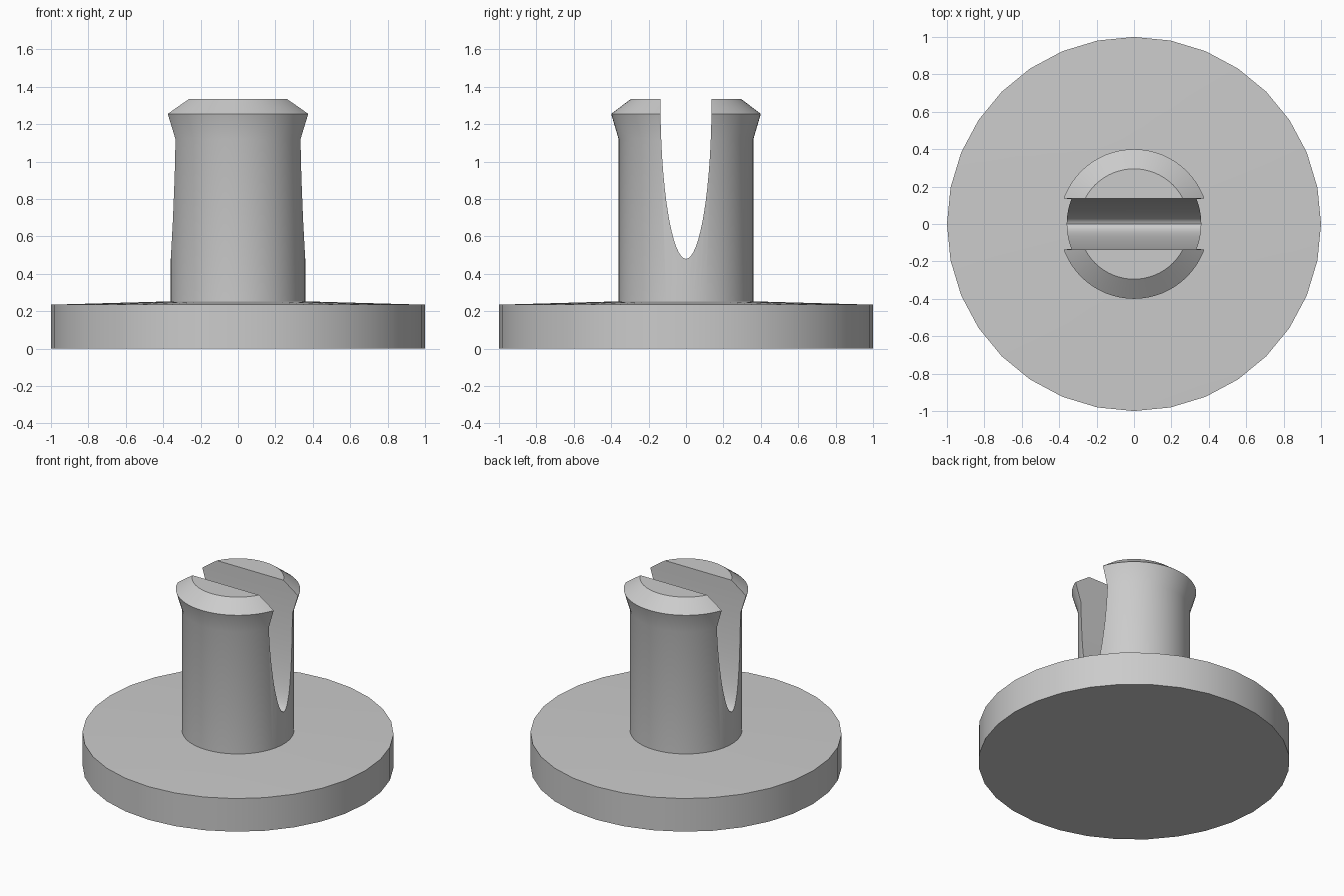
import bpy, bmesh, math

cube = bpy.data.objects.get("Cube")
if cube:
    bpy.data.objects.remove(cube, do_unlink=True)

grey = bpy.data.materials.new("plain grey")
grey.use_nodes = True
grey.diffuse_color = (0.6, 0.6, 0.6, 1)
for node in grey.node_tree.nodes:
    if node.type == "BSDF_PRINCIPLED":
        node.inputs["Base Color"].default_value = grey.diffuse_color


def make_object(name, bm):
    bmesh.ops.recalc_face_normals(bm, faces=bm.faces)
    mesh = bpy.data.meshes.new(name)
    bm.to_mesh(mesh)
    bm.free()
    mesh.materials.append(grey)
    obj = bpy.data.objects.new(name, mesh)
    bpy.context.collection.objects.link(obj)
    return obj


def lathe(name, profile, sides):
    """Closed turned part from (radius, height) points, bottom to top."""
    bm = bmesh.new()
    rings = []
    for r, z in profile:
        angles = [math.tau * i / sides for i in range(sides)]
        rings.append([bm.verts.new((r * math.cos(a), r * math.sin(a), z)) for a in angles])
    for low, high in zip(rings, rings[1:]):
        for i in range(sides):
            j = (i + 1) % sides
            bm.faces.new((low[i], low[j], high[j], high[i]))
    bm.faces.new(rings[0][::-1])
    bm.faces.new(rings[-1])
    return make_object(name, bm)


def activate(obj):
    bpy.ops.object.select_all(action="DESELECT")
    obj.select_set(True)
    bpy.context.view_layer.objects.active = obj


def elliptical_slot(name, half_width, bottom, top, steps=32):
    """Cutter running along x, with a half-ellipse section open at the top."""
    bm = bmesh.new()
    section = [(half_width, top + 0.2), (-half_width, top + 0.2)]
    for i in range(steps + 1):
        a = math.pi * i / steps
        section.append((-half_width * math.cos(a), top - (top - bottom) * math.sin(a)))
    face = bm.faces.new([bm.verts.new((-0.6, y, z)) for y, z in section])
    side = bmesh.ops.extrude_face_region(bm, geom=[face])["geom"]
    moved = [v for v in side if isinstance(v, bmesh.types.BMVert)]
    bmesh.ops.translate(bm, verts=moved, vec=(1.2, 0, 0))
    return make_object(name, bm)


# Wide disc with a slightly conical top
base = lathe("base_disc", [(1, 0), (1, 0.235), (0.36, 0.253)], 32)

# Peg with a flared, chamfered head
stem = lathe("slotted_stem",
             [(0.36, 0.2), (0.36, 1.12), (0.4, 1.255), (0.295, 1.335)], 64)

# Slot that splits the peg in two prongs
cutter = elliptical_slot("slot_cutter", 0.137, 0.48, 1.335)
cutter.hide_render = True
cut = stem.modifiers.new("slot", "BOOLEAN")
cut.operation = "DIFFERENCE"
cut.solver = "EXACT"
cut.object = cutter
activate(stem)
bpy.ops.object.modifier_apply(modifier=cut.name)
bpy.data.objects.remove(cutter, do_unlink=True)

for part in (base, stem):
    activate(part)
    bpy.ops.object.shade_smooth_by_angle(angle=math.radians(30))
